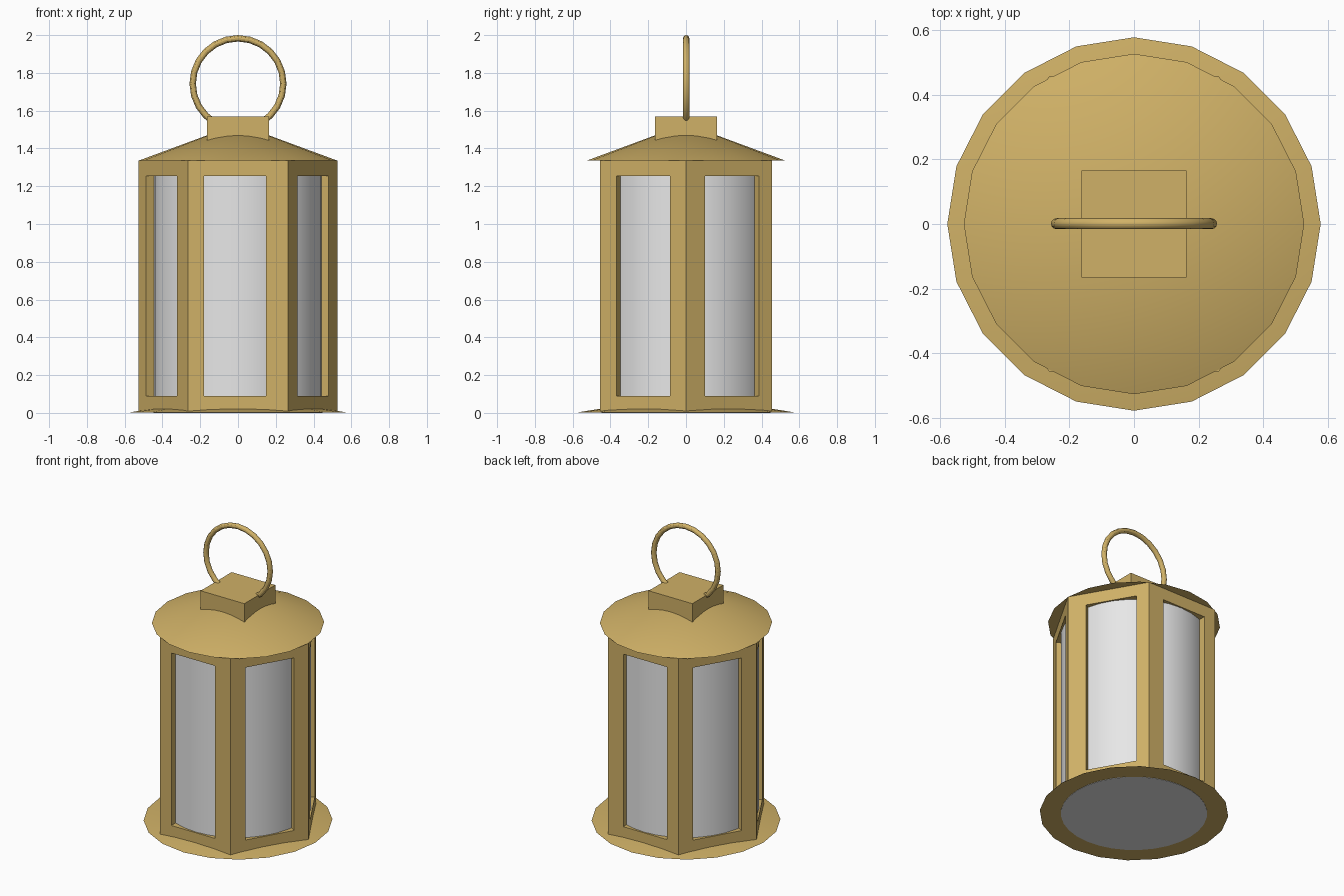
import bpy, math

if "Cube" in bpy.data.objects:
    bpy.data.objects.remove(bpy.data.objects["Cube"])


def material(name, rgb):
    m = bpy.data.materials.new(name)
    m.diffuse_color = (*rgb, 1)
    m.use_nodes = True
    m.node_tree.nodes["Principled BSDF"].inputs["Base Color"].default_value = m.diffuse_color
    return m


BRASS = material("brass", (0.63, 0.44, 0.135))
GLASS = material("frosted_glass", (0.8, 0.8, 0.8))


def finish(name, mat=BRASS, smooth=False):
    ob = bpy.context.object
    ob.name = name
    ob.data.materials.append(mat)
    bpy.ops.object.transform_apply(location=False, rotation=True, scale=True)
    if smooth:
        bpy.ops.object.shade_smooth_by_angle(angle=math.radians(30))
    return ob


def cone(name, sides, r1, r2, z0, z1, mat=BRASS, turn=0, smooth=False):
    bpy.ops.mesh.primitive_cone_add(vertices=sides, radius1=r1, radius2=r2, depth=z1 - z0,
                                    location=(0, 0, (z0 + z1) / 2), rotation=(0, 0, turn))
    return finish(name, mat, smooth)


def box(name, size, loc, turn=0):
    bpy.ops.mesh.primitive_cube_add(size=1, location=loc, rotation=(0, 0, turn))
    bpy.context.object.scale = size
    return finish(name)


def cut(target, cutter):
    cutter.hide_render = True
    bpy.ops.object.select_all(action='DESELECT')
    target.select_set(True)
    bpy.context.view_layer.objects.active = target
    mod = target.modifiers.new("cut", 'BOOLEAN')
    mod.operation = 'DIFFERENCE'
    mod.solver = 'EXACT'
    mod.object = cutter
    bpy.ops.object.modifier_apply(modifier=mod.name)
    bpy.data.objects.remove(cutter)


# hexagonal frame, hollow, with three window slots cut right through it
frame = cone("hexagonal_frame", 6, 0.527, 0.527, 0.005, 1.335, turn=math.pi / 6)
cut(frame, cone("hollow_cutter", 6, 0.47, 0.47, -0.1, 1.45, turn=math.pi / 6))
for i in range(3):
    cut(frame, box("window_cutter", (0.328, 1.4, 1.165), (-0.015, 0.012, 0.6725), i * math.pi / 3))

# glass cylinder inside the frame
cone("glass_cylinder", 32, 0.448, 0.448, 0, 1.33, GLASS, smooth=True)

# shallow base flange and conical roof
cone("base_flange", 20, 0.578, 0.40, 0.002, 0.031, smooth=True)
cone("roof", 20, 0.527, 0, 1.335, 1.53, smooth=True)

# square cap and carrying ring
box("top_cap", (0.326, 0.33, 0.168), (0, 0, 1.484))
bpy.ops.mesh.primitive_torus_add(major_segments=24, minor_segments=12, major_radius=0.24,
                                 minor_radius=0.017, location=(0, 0.001, 1.743),
                                 rotation=(math.pi / 2, 0, 0))
finish("carrying_ring", smooth=True)
